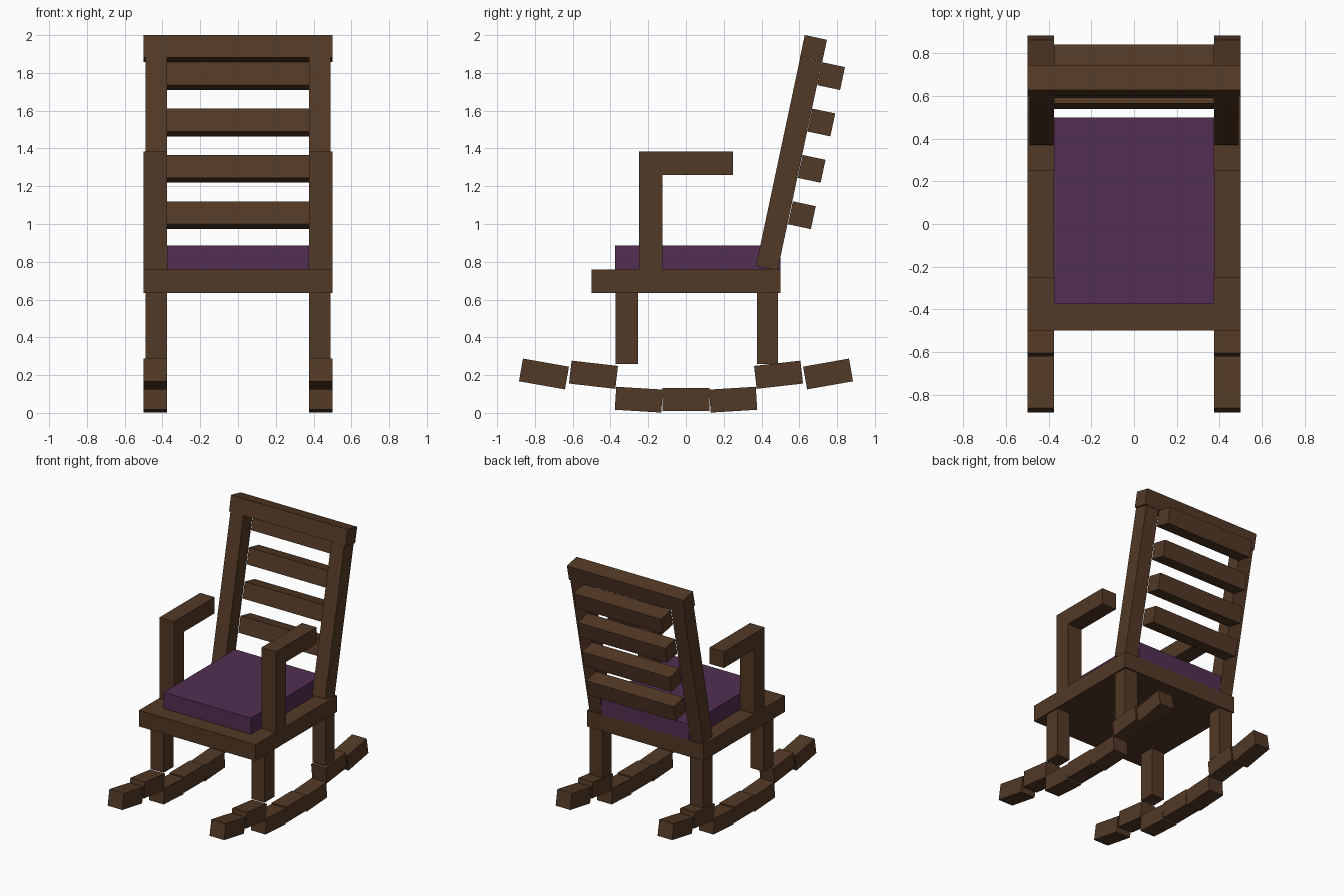
import bpy, bmesh, math
from mathutils import Matrix

if "Cube" in bpy.data.objects:
    bpy.data.objects.remove(bpy.data.objects["Cube"])


def material(name, color):
    m = bpy.data.materials.new(name)
    m.diffuse_color = (*color, 1)
    m.use_nodes = True
    m.node_tree.nodes["Principled BSDF"].inputs["Base Color"].default_value = m.diffuse_color
    return m


WOOD = material("dark brown wood", (0.085, 0.041, 0.019))
PURPLE = material("purple cushion", (0.084, 0.028, 0.084))


def finish(name, bm, mat):
    bmesh.ops.recalc_face_normals(bm, faces=bm.faces)
    mesh = bpy.data.meshes.new(name)
    bm.to_mesh(mesh)
    bm.free()
    mesh.materials.append(mat)
    obj = bpy.data.objects.new(name, mesh)
    bpy.context.collection.objects.link(obj)
    return obj


def box(name, center, size, tilt=0, mat=WOOD):
    """Box tilted about the x axis (degrees, positive lifts the back)."""
    bm = bmesh.new()
    bmesh.ops.create_cube(bm, size=1)
    bm.transform(Matrix.Translation(center)
                 @ Matrix.Rotation(math.radians(tilt), 4, 'X')
                 @ Matrix.Diagonal((*size, 1)))
    return finish(name, bm, mat)


# Seat and cushion
box("seat", (0, 0, 0.6975), (1, 1, 0.125))
box("cushion", (0, 0.0625, 0.8225), (0.75, 0.875, 0.125), mat=PURPLE)

# Back rest: top rail and slats behind the posts
LEAN = -12
box("top_rail", (0, 0.675, 1.929), (1, 0.12, 0.12), LEAN)
for i in range(4):
    box(f"back_slat_{i + 1}", (0, 0.768 - 0.0515 * i, 1.783 - 0.2455 * i),
        (0.75, 0.124, 0.124), LEAN)

# L-shaped arm profile in (y, z)
ARM = [(-0.25, 0.76), (-0.125, 0.76), (-0.125, 1.26),
       (0.25, 1.26), (0.25, 1.385), (-0.25, 1.385)]

# Rocker segments: y, z, tilt
ROCKER = [(0.25, 0.07, 3.5), (0.49, 0.202, 6.5), (0.752, 0.206, 10)]

for side, s in (("left", -1), ("right", 1)):
    # Back post and legs
    box(f"{side}_back_post", (s * 0.433, 0.545, 1.318), (0.112, 0.117, 1.128), LEAN)
    box(f"{side}_front_leg", (s * 0.433, -0.314, 0.4475), (0.112, 0.12, 0.375))
    box(f"{side}_back_leg", (s * 0.433, 0.431, 0.4475), (0.112, 0.112, 0.375))

    # Arm rest
    bm = bmesh.new()
    face = bm.faces.new([bm.verts.new((s * 0.375, y, z)) for y, z in ARM])
    ext = bmesh.ops.extrude_face_region(bm, geom=[face])
    bmesh.ops.translate(bm, vec=(s * 0.125, 0, 0),
                        verts=[g for g in ext["geom"] if isinstance(g, bmesh.types.BMVert)])
    finish(f"{side}_arm_rest", bm, WOOD)

    # Rocker made of straight segments
    size = (0.125, 0.247, 0.122)
    box(f"{side}_rocker_middle", (s * 0.4375, 0, 0.072), size)
    for end, e in (("front", -1), ("back", 1)):
        for i, (y, z, tilt) in enumerate(ROCKER):
            box(f"{side}_rocker_{end}_{i + 1}", (s * 0.4375, e * y, z), size, e * tilt)
